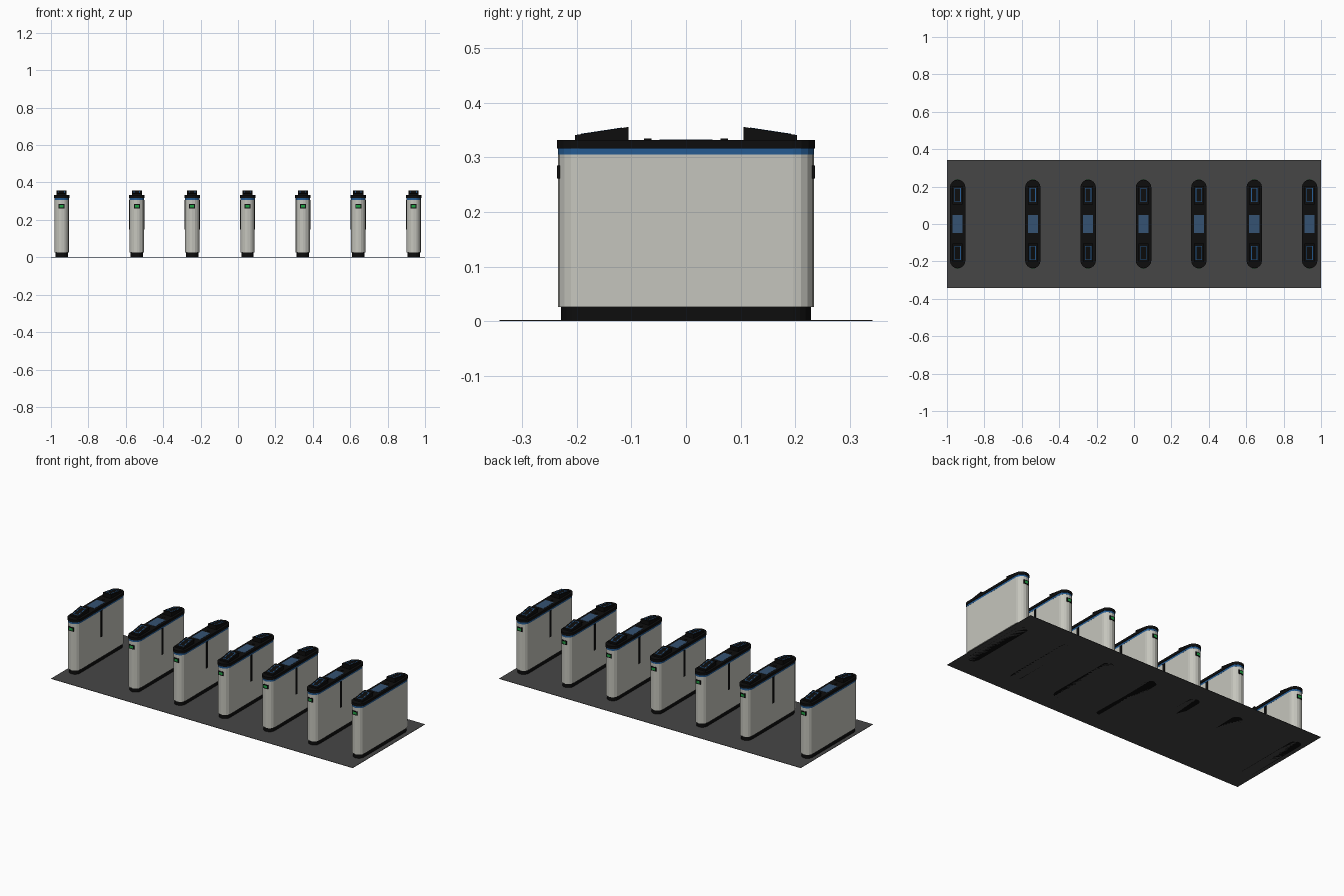
import bpy, bmesh, math

if "Cube" in bpy.data.objects:
    bpy.data.objects.remove(bpy.data.objects["Cube"])

def material(name, rgb):
    m = bpy.data.materials.new(name)
    m.diffuse_color = (*rgb, 1)
    m.use_nodes = True
    m.node_tree.nodes["Principled BSDF"].inputs["Base Color"].default_value = m.diffuse_color
    return m

BLACK = material("black plastic", (0.004, 0.004, 0.004))
STEEL = material("brushed steel", (0.56, 0.56, 0.51))
BLUE = material("blue trim", (0.018, 0.105, 0.29))
SCREEN = material("screen blue", (0.035, 0.085, 0.17))
GREEN = material("green light", (0.015, 0.36, 0.06))
FLOOR = material("dark floor", (0.062, 0.062, 0.062))

def extrude(name, mat, pts, direction):
    """Solid from a closed 3D outline swept along a direction."""
    bm = bmesh.new()
    f = bm.faces.new([bm.verts.new(p) for p in pts])
    r = bmesh.ops.extrude_face_region(bm, geom=[f])
    vs = [g for g in r["geom"] if isinstance(g, bmesh.types.BMVert)]
    bmesh.ops.translate(bm, verts=vs, vec=direction)
    bmesh.ops.recalc_face_normals(bm, faces=bm.faces[:])
    me = bpy.data.meshes.new(name)
    bm.to_mesh(me)
    bm.free()
    me.materials.append(mat)
    ob = bpy.data.objects.new(name, me)
    bpy.context.collection.objects.link(ob)
    return ob

def box(name, mat, x, y, z):
    pts = [(x[0], y[0], z[0]), (x[1], y[0], z[0]), (x[1], y[1], z[0]), (x[0], y[1], z[0])]
    return extrude(name, mat, pts, (0, 0, z[1] - z[0]))

def stadium(name, mat, cx, r, half, z0, z1, n=8):
    """Rounded-end slab running along y."""
    pts = []
    for s, start in ((1, 0), (-1, math.pi)):
        for i in range(n + 1):
            a = start + math.pi * i / n
            pts.append((cx + r * math.cos(a), s * (half - r) + r * math.sin(a), z0))
    return extrude(name, mat, pts, (0, 0, z1 - z0))

def wedge_z(y):
    # sloped top of the card reader
    return 0.341 + (abs(y) - 0.204) * (0.356 - 0.341) / (0.105 - 0.204)

def sloped_plate(name, cx, x0, x1, y0, y1):
    t = 0.0008
    pts = [(cx + x, y, wedge_z(y) - t) for x, y in ((x0, y0), (x1, y0), (x1, y1), (x0, y1))]
    return extrude(name, BLUE, pts, (0, 0, 2 * t))

def cabinet(cx, left_aisle, right_aisle):
    stadium("cabinet_base", BLACK, cx, 0.033, 0.229, 0, 0.026)
    stadium("cabinet_body", STEEL, cx, 0.0385, 0.2345, 0.026, 0.305)
    stadium("trim_band", BLUE, cx, 0.0387, 0.2347, 0.305, 0.316)
    stadium("cabinet_cap", BLACK, cx, 0.0415, 0.237, 0.316, 0.332)
    box("top_screen", SCREEN, (cx - 0.027, cx + 0.027), (-0.049, 0.049), (0.331, 0.333))
    for s in (-1, 1):
        # card reader wedge with outlined pad
        pts = [(cx - 0.027, s * 0.204, 0.331), (cx - 0.027, s * 0.105, 0.331),
               (cx - 0.027, s * 0.105, 0.356), (cx - 0.027, s * 0.204, 0.341)]
        extrude("card_reader", BLACK, pts, (0.054, 0, 0))
        w, e, a, b = 0.017, 0.004, 0.117, 0.193
        for x0, x1, y0, y1 in ((-w, -w + e, a, b), (w - e, w, a, b),
                               (-w + e, w - e, a, a + e), (-w + e, w - e, b - e, b)):
            sloped_plate("reader_outline", cx, x0, x1, s * y0, s * y1)
        # small sensor button
        bpy.ops.mesh.primitive_cylinder_add(vertices=12, radius=0.007, depth=0.004,
                                            location=(cx, s * 0.07, 0.3325))
        bpy.context.object.name = "sensor_button"
        bpy.context.object.data.materials.append(BLACK)
        # direction light on the rounded end
        box("light_housing", BLACK, (cx - 0.016, cx + 0.016),
            sorted((s * 0.225, s * 0.2362)), (0.261, 0.285))
        box("light", GREEN, (cx - 0.011, cx + 0.011),
            sorted((s * 0.2355, s * 0.2368)), (0.266, 0.280))
    # gate slots on the sides facing an aisle
    for s, used in ((-1, left_aisle), (1, right_aisle)):
        if used:
            box("gate_slot", BLACK, sorted((cx + s * 0.030, cx + s * 0.0405)),
                (-0.008, 0.008), (0.148, 0.305))

box("floor_plate", FLOOR, (-1, 1), (-0.342, 0.342), (0, 0.002))
centres = (-0.943, -0.541, -0.245, 0.051, 0.347, 0.643, 0.939)
for i, cx in enumerate(centres):
    cabinet(cx, i > 0, i < len(centres) - 1)
